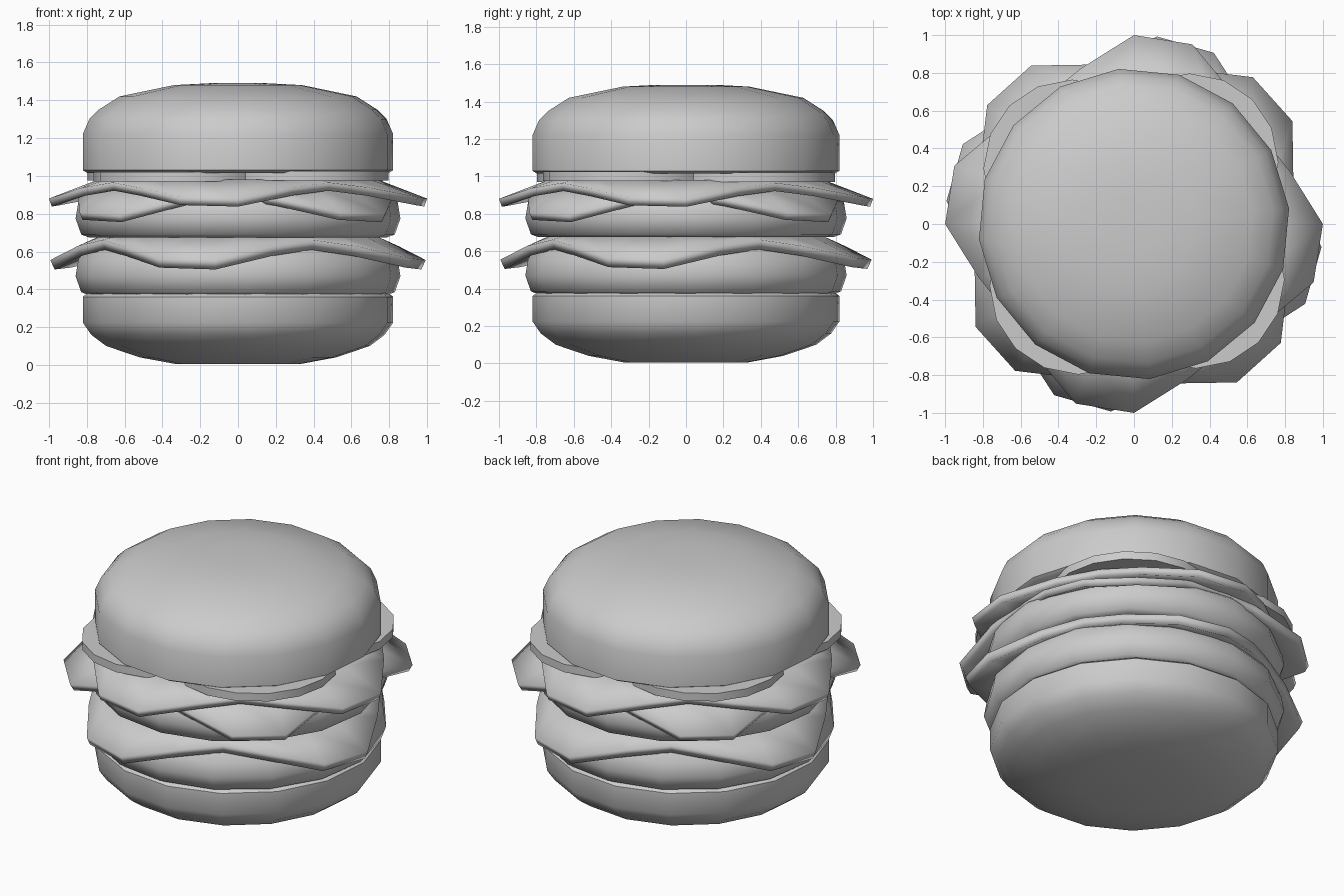
import bpy, bmesh, math
from math import radians, cos, sin

if "Cube" in bpy.data.objects:
    bpy.data.objects.remove(bpy.data.objects["Cube"])


def finish(name, bm, angle=40):
    bmesh.ops.remove_doubles(bm, verts=bm.verts, dist=1e-5)
    bmesh.ops.recalc_face_normals(bm, faces=bm.faces)
    me = bpy.data.meshes.new(name)
    bm.to_mesh(me)
    bm.free()
    ob = bpy.data.objects.new(name, me)
    bpy.context.collection.objects.link(ob)
    bpy.ops.object.select_all(action='DESELECT')
    bpy.context.view_layer.objects.active = ob
    ob.select_set(True)
    bpy.ops.object.shade_smooth_by_angle(angle=radians(angle))
    return ob


def lathe(name, profile, sides=16, centre=(0, 0), turn=0, angle=40):
    bm = bmesh.new()
    rings = []
    for r, z in profile:
        rings.append([bm.verts.new((centre[0] + r * cos(turn + math.tau * i / sides),
                                    centre[1] + r * sin(turn + math.tau * i / sides), z))
                      for i in range(sides)])
    for a, b in zip(rings, rings[1:]):
        for i in range(sides):
            j = (i + 1) % sides
            bm.faces.new((a[i], a[j], b[j], b[i]))
    bm.faces.new(rings[0])
    bm.faces.new(rings[-1])
    return finish(name, bm, angle)


# square slice with blunt, drooping corners: (angle from corner, radius, droop share)
CORNER = [(-28, 0.87, 0.42), (-9, 1.0, 0.92), (9, 1.0, 1.0), (28, 0.87, 0.42), (45, 0.82, 0.15)]


def sheet(name, z, droop, turn, thick=0.045):
    bm = bmesh.new()
    inner, outer = [], []
    for q in range(4):
        for a, r, d in CORNER:
            t = radians(turn + 90 * q + a)
            inner.append(bm.verts.new((0.74 * cos(t), 0.74 * sin(t), z)))
            outer.append(bm.verts.new((r * cos(t), r * sin(t), z - droop * d)))
    n = len(inner)
    for i in range(n):
        j = (i + 1) % n
        bm.faces.new((inner[i], outer[i], outer[j], inner[j]))
    bm.faces.new(inner)
    ob = finish(name, bm, 30)
    mod = ob.modifiers.new("thickness", 'SOLIDIFY')
    mod.thickness = thick
    mod.offset = -1
    return ob


# buns
lathe("bottom_bun", [(0.33, 0.005), (0.52, 0.04), (0.70, 0.10), (0.78, 0.16), (0.825, 0.225),
                     (0.825, 0.36), (0.80, 0.38)], turn=0.1, angle=50)
lathe("top_bun", [(0.80, 1.015), (0.825, 1.03), (0.825, 1.22), (0.79, 1.30), (0.74, 1.35),
                  (0.63, 1.42), (0.34, 1.48), (0.15, 1.49)], turn=0.1, angle=50)

# patties
for name, z, top in (("lower_patty", 0.37, 0.64), ("upper_patty", 0.675, 0.925)):
    lathe(name, [(0.79, z), (0.83, z + 0.015), (0.86, z + 0.10), (0.845, z + 0.19),
                 (0.78, top)], turn=0.05, angle=50)

# drooping slices
sheet("lower_cheese", 0.68, 0.125, -16, 0.055)
sheet("middle_cheese", 0.945, 0.15, 42)
sheet("upper_cheese", 0.98, 0.10, -9)

# tomato slices under the top bun
for i in range(4):
    t = radians(48 + 90 * i)
    z = 0.97 + 0.006 * (i % 2)
    lathe("tomato_slice_%d" % (i + 1), [(0.47, z), (0.47, z + 0.05)],
          centre=(0.44 * cos(t), 0.44 * sin(t)))
